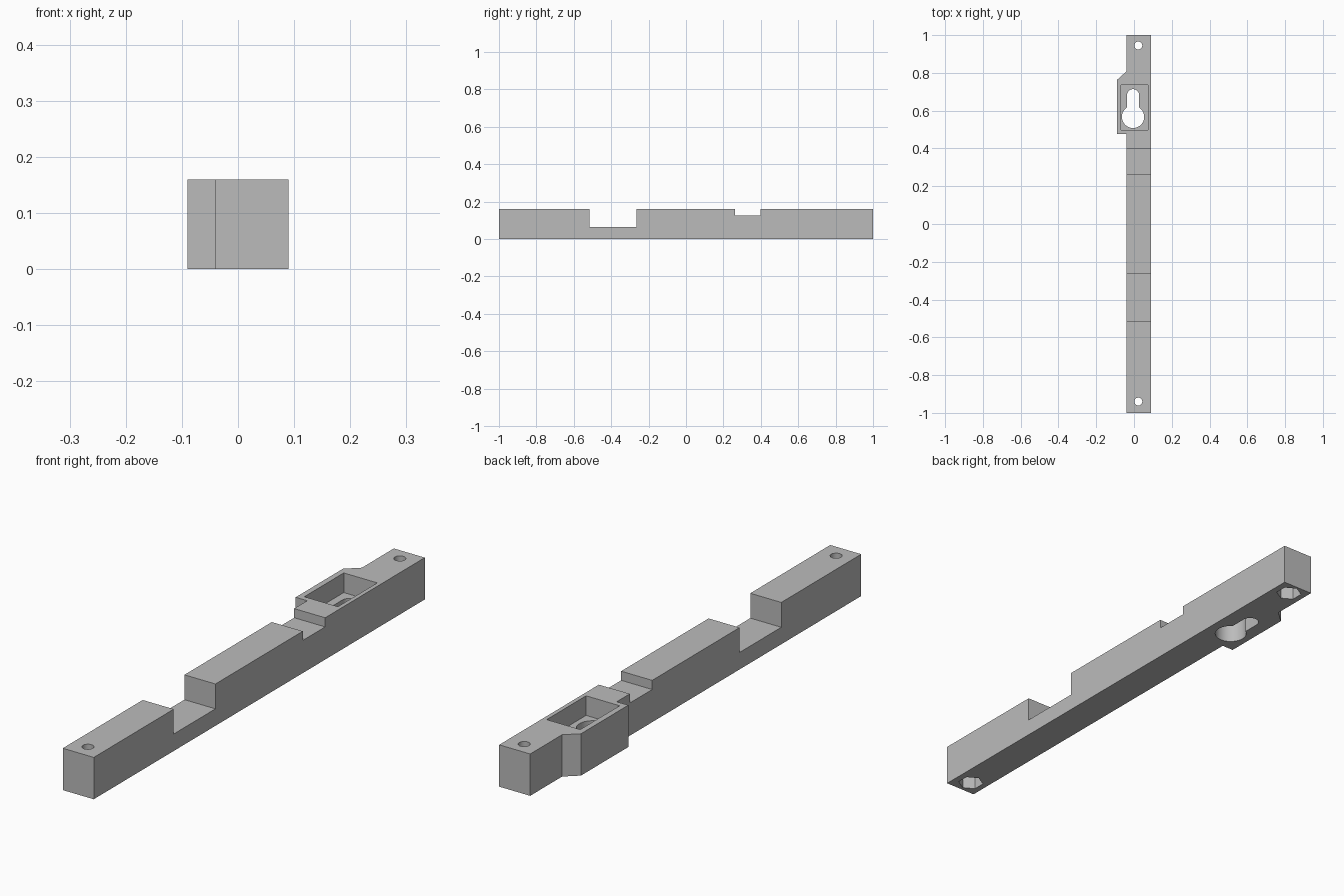
import bpy
import bmesh
from math import sin, cos, pi, asin

cube = bpy.data.objects.get("Cube")
if cube:
    bpy.data.objects.remove(cube, do_unlink=True)

GREY = (0.5, 0.5, 0.5, 1.0)
grey = bpy.data.materials.new("plain grey")
grey.use_nodes = True
grey.diffuse_color = GREY
grey.node_tree.nodes["Principled BSDF"].inputs["Base Color"].default_value = GREY

HEIGHT = 0.16
LEFT, RIGHT = 0.09, -0.041      # sides of the long bar


def prism(name, outline, z0, z1):
    """Extrude a plan outline between two heights."""
    bm = bmesh.new()
    base = bm.faces.new([bm.verts.new((x, y, z0)) for x, y in outline])
    top = bmesh.ops.extrude_face_region(bm, geom=[base])["geom"]
    verts = [v for v in top if isinstance(v, bmesh.types.BMVert)]
    bmesh.ops.translate(bm, vec=(0, 0, z1 - z0), verts=verts)
    bmesh.ops.recalc_face_normals(bm, faces=bm.faces)
    mesh = bpy.data.meshes.new(name)
    bm.to_mesh(mesh)
    bm.free()
    mesh.materials.append(grey)
    obj = bpy.data.objects.new(name, mesh)
    bpy.context.collection.objects.link(obj)
    return obj


def rect(x0, x1, y0, y1):
    return [(x0, y0), (x1, y0), (x1, y1), (x0, y1)]


def arc(x, y, r, start, end, steps):
    angles = [start + (end - start) * i / steps for i in range(steps + 1)]
    return [(x + r * cos(a), y + r * sin(a)) for a in angles]


def ring(x, y, r, sides):
    return arc(x, y, r, pi / 2, pi / 2 + 2 * pi, sides)[:-1]


# Bar with a chamfered side boss, as one plan outline
bar = prism("mounting_bar", [
    (LEFT, -1), (LEFT, 1), (RIGHT, 1), (RIGHT, 0.807), (-0.09, 0.763),
    (-0.09, 0.477), (RIGHT, 0.477), (RIGHT, -1)], 0, HEIGHT)

# Cross notches and the pocket in the boss
cutters = [
    prism("deep_notch_cutter", rect(-0.2, 0.2, -0.517, -0.265), 0.065, 0.3),
    prism("shallow_notch_cutter", rect(-0.2, 0.2, 0.263, 0.398), 0.125, 0.3),
    prism("pocket_cutter", rect(-0.068, 0.074, 0.498, 0.736), 0.085, 0.3),
]

# Keyhole: a round opening with a narrower slot above it
KEY_X, KEY_Y, KEY_R, SLOT_R = -0.005, 0.567, 0.059, 0.032
spread = asin(SLOT_R / KEY_R)
keyhole = arc(KEY_X, KEY_Y, KEY_R, pi / 2 + spread, 2.5 * pi - spread, 40)
keyhole += arc(KEY_X, 0.682, SLOT_R, 0, pi, 20)
cutters.append(prism("keyhole_cutter", keyhole, -0.1, 0.12))

# Bolt holes with hexagonal nut recesses underneath
for end, y in (("front", -0.94), ("back", 0.945)):
    cutters.append(prism(end + "_bolt_cutter", ring(0.023, y, 0.021, 32), -0.1, 0.3))
    cutters.append(prism(end + "_nut_cutter", ring(0.023, y, 0.047, 6), -0.1, 0.06))

bpy.context.view_layer.objects.active = bar
for cutter in cutters:
    cutter.hide_render = True
    mod = bar.modifiers.new(cutter.name, "BOOLEAN")
    mod.operation = "DIFFERENCE"
    mod.solver = "EXACT"
    mod.object = cutter
    bpy.ops.object.modifier_apply(modifier=mod.name)
    bpy.data.objects.remove(cutter, do_unlink=True)

# Round walls smooth, straight edges sharp
bpy.ops.object.select_all(action="DESELECT")
bar.select_set(True)
bpy.ops.object.shade_smooth_by_angle(angle=pi / 6)
